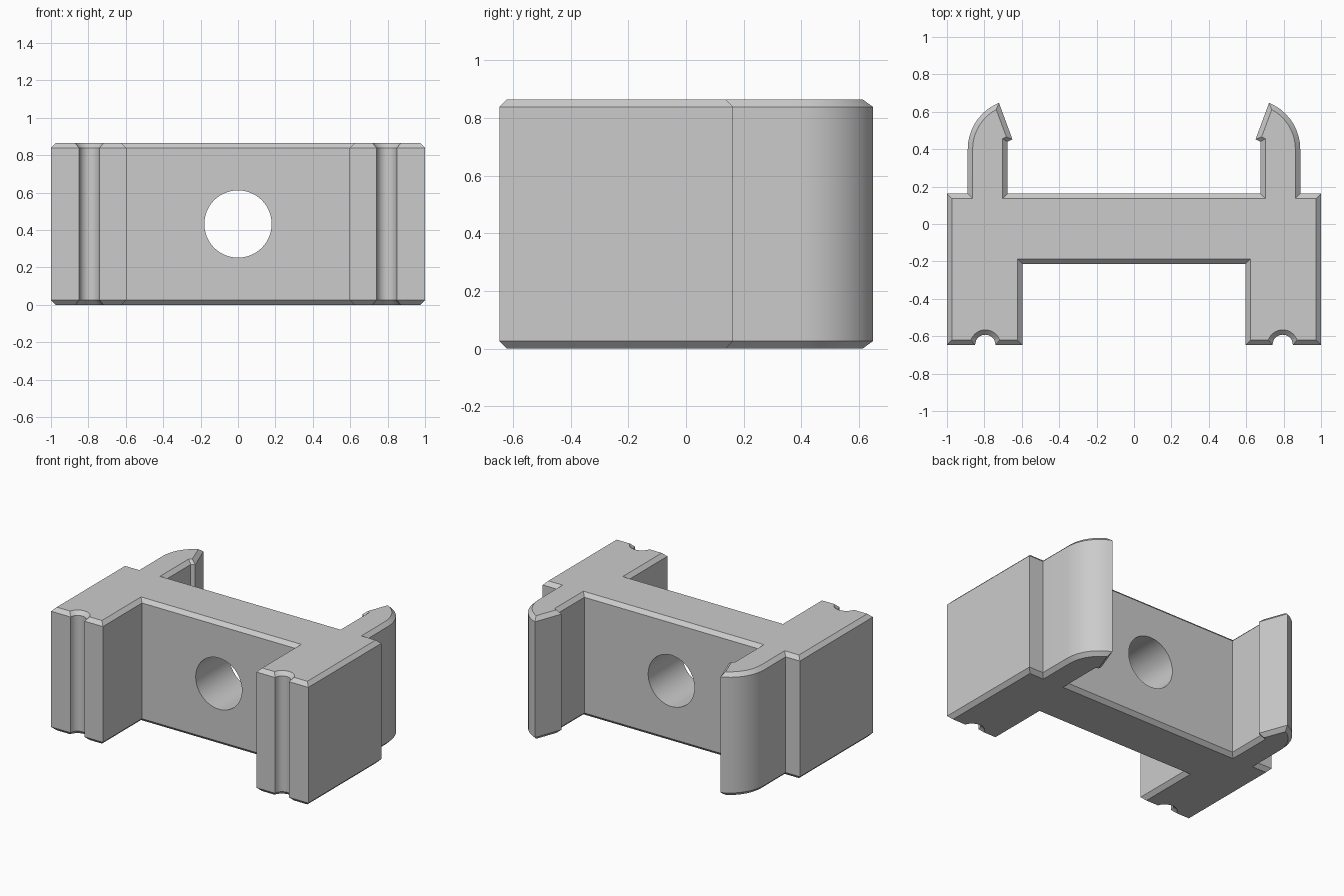
import bpy, bmesh, math
from mathutils import Vector

cube = bpy.data.objects.get("Cube")
if cube:
    bpy.data.objects.remove(cube, do_unlink=True)

HEIGHT, CHAMFER = 0.865, 0.026

grey = bpy.data.materials.new("plain_grey")
grey.use_nodes = True
colour = (0.6, 0.6, 0.6, 1)
grey.diffuse_color = colour
grey.node_tree.nodes["Principled BSDF"].inputs["Base Color"].default_value = colour


def arc(cx, cy, r, start, end, steps):
    angles = [math.radians(start + (end - start) * i / steps) for i in range(steps + 1)]
    return [(cx + r * math.cos(a), cy + r * math.sin(a)) for a in angles]


def inset(points, d):
    """Mitred inward offset of a counter-clockwise outline."""
    result = []
    for i, p in enumerate(points):
        a = (p - points[i - 1]).normalized()
        b = (points[(i + 1) % len(points)] - p).normalized()
        na, nb = Vector((-a.y, a.x)), Vector((-b.y, b.x))
        result.append(p + (na + nb) * d / (1 + na.dot(nb)))
    return result


# Half outline: front leg with groove, side, then barbed rear clip.
# The first and last arc steps are long enough to leave room for the mitre.
half = [(0.597, -0.213), (0.597, -0.647), (0.74, -0.647)]
half += arc(0.795, -0.647, 0.055, 154, 26, 12)
half += [(0.85, -0.647), (1, -0.647), (1, 0.163), (0.889, 0.163)]
half += arc(0.622, 0.4, 0.267, 0, 68, 9)
half += [(0.65, 0.453), (0.676, 0.44), (0.676, 0.163)]
outline = [Vector(p) for p in half + [(-x, y) for x, y in reversed(half)]]
inner = inset(outline, CHAMFER)

# Stack the outline into a body with chamfered top and bottom
bm = bmesh.new()
layers = [(inner, 0), (outline, CHAMFER), (outline, HEIGHT - CHAMFER), (inner, HEIGHT)]
rings = [[bm.verts.new((p.x, p.y, z)) for p in pts] for pts, z in layers]
n = len(outline)
for low, high in zip(rings, rings[1:]):
    for i in range(n):
        j = (i + 1) % n
        bm.faces.new((low[i], low[j], high[j], high[i]))
bm.faces.new(rings[0][::-1])
bm.faces.new(rings[-1])
mesh = bpy.data.meshes.new("clip_body")
bm.to_mesh(mesh)
bm.free()
body = bpy.data.objects.new("clip_body", mesh)
bpy.context.collection.objects.link(body)
mesh.materials.append(grey)

# Round hole through the middle wall
bpy.ops.mesh.primitive_cylinder_add(vertices=64, radius=0.18, depth=0.8,
                                    location=(0, 0, HEIGHT / 2),
                                    rotation=(math.pi / 2, 0, 0))
cutter = bpy.context.object
cutter.name = "hole_cutter"
cutter.hide_render = True
cutter.data.materials.append(grey)
cut = body.modifiers.new("hole", "BOOLEAN")
cut.operation, cut.solver, cut.object = "DIFFERENCE", "EXACT", cutter
bpy.ops.object.select_all(action="DESELECT")
body.select_set(True)
bpy.context.view_layer.objects.active = body
bpy.ops.object.modifier_apply(modifier=cut.name)
bpy.data.objects.remove(cutter, do_unlink=True)
bpy.ops.object.shade_smooth_by_angle(angle=math.radians(30))
